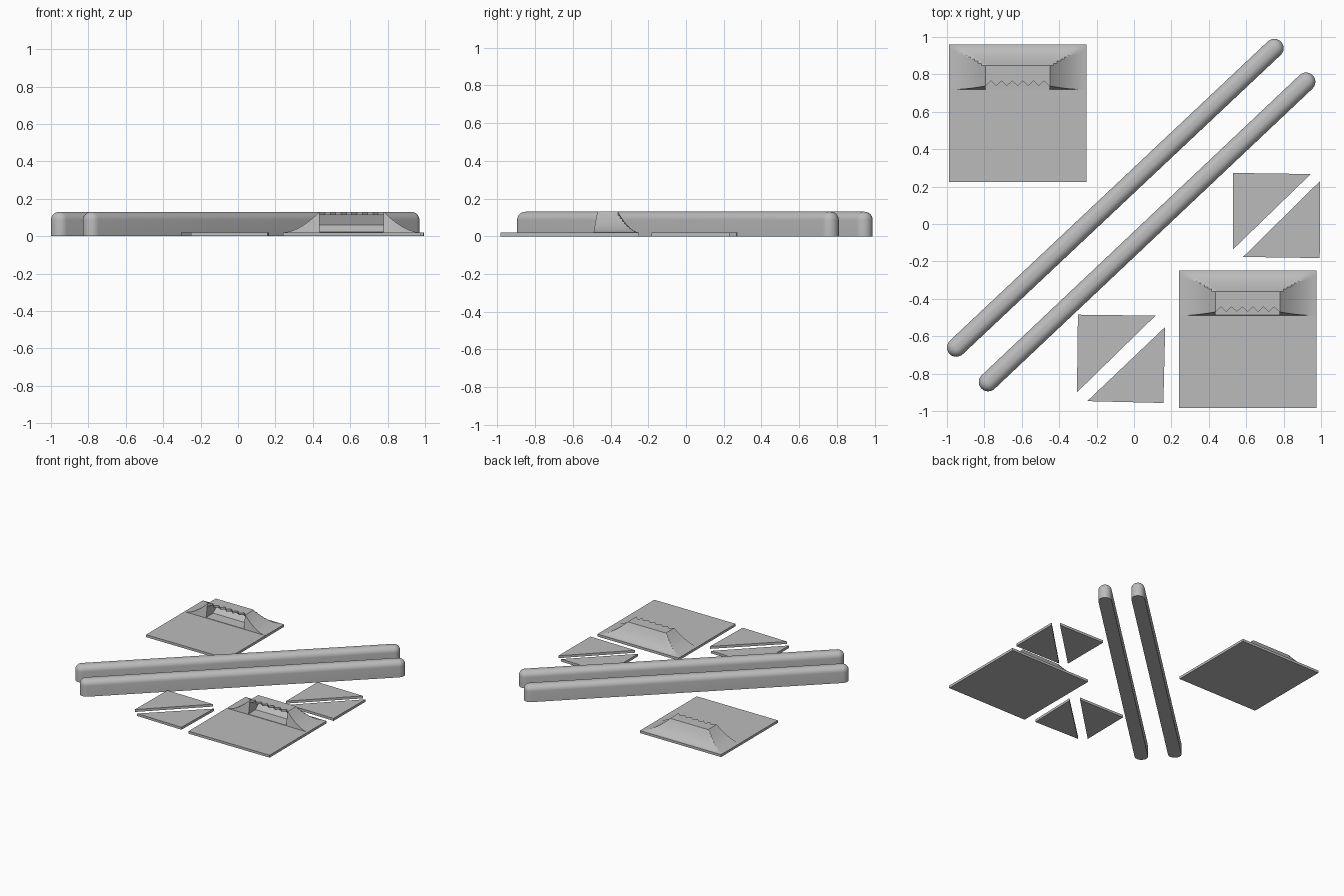
import bpy, bmesh, math

if "Cube" in bpy.data.objects:
    bpy.data.objects.remove(bpy.data.objects["Cube"])

grey = bpy.data.materials.new("grey plastic")
grey.diffuse_color = (0.5, 0.5, 0.5, 1)
grey.use_nodes = True
grey.node_tree.nodes["Principled BSDF"].inputs["Base Color"].default_value = grey.diffuse_color


def finish(name, bm, angle=None):
    bmesh.ops.recalc_face_normals(bm, faces=bm.faces)
    me = bpy.data.meshes.new(name)
    bm.to_mesh(me)
    bm.free()
    ob = bpy.data.objects.new(name, me)
    bpy.context.collection.objects.link(ob)
    me.materials.append(grey)
    if angle:
        smooth(ob, angle)
    return ob


def smooth(ob, angle):
    bpy.ops.object.select_all(action='DESELECT')
    bpy.context.view_layer.objects.active = ob
    ob.select_set(True)
    bpy.ops.object.shade_smooth_by_angle(angle=math.radians(angle))


def loft(name, rings, angle=None):
    """Closed solid through rings of equal point count."""
    bm = bmesh.new()
    loops = [[bm.verts.new(p) for p in ring] for ring in rings]
    n = len(rings[0])
    for a, b in zip(loops, loops[1:]):
        for i in range(n):
            bm.faces.new((a[i], a[(i + 1) % n], b[(i + 1) % n], b[i]))
    bm.faces.new(loops[0][::-1])
    bm.faces.new(loops[-1])
    return finish(name, bm, angle)


def slab(name, pts, z0, z1):
    return loft(name, [[(x, y, z) for x, y in pts] for z in (z0, z1)])


# Long round-ended bars with a filleted top
def bar(name, p, q, half=0.05, height=0.13, fillet=0.044, seg=12):
    ang = math.atan2(q[1] - p[1], q[0] - p[0])

    def stadium(r, z):
        pts = []
        for c, start in ((q, ang - math.pi / 2), (p, ang + math.pi / 2)):
            for i in range(seg + 1):
                t = start + math.pi * i / seg
                pts.append((c[0] + r * math.cos(t), c[1] + r * math.sin(t), z))
        return pts

    rings = [stadium(half, 0)]
    for i in range(9):
        t = math.pi / 2 * i / 8
        rings.append(stadium(half - fillet * (1 - math.cos(t)),
                             height - fillet * (1 - math.sin(t))))
    loft(name, rings, 40)


bar("long_bar_back", (-0.95, -0.66), (0.75, 0.94))
bar("long_bar_front", (-0.78, -0.845), (0.92, 0.76))

# Thin triangular corner pieces
triangles = [
    [(0.53, 0.273), (0.53, -0.135), (0.945, 0.267)],
    [(0.995, 0.23), (0.583, -0.176), (0.993, -0.182)],
    [(-0.30, -0.485), (-0.305, -0.90), (0.115, -0.49)],
    [(0.167, -0.55), (-0.25, -0.947), (0.157, -0.957)],
]
for i, tri in enumerate(triangles):
    slab(f"triangle_{i + 1}", tri, 0, 0.02)

# Square plates with a hollow, toothed hood along the back edge
SIZE, THICK, RISE = 0.735, 0.02, 0.11
SIDE, BACK, FRONT, N = 0.195, 0.112, 0.242, 10


def hood(x0, y0):
    """Concave-sided hood; x0, y0 is the back left corner of the plate."""
    bm = bmesh.new()
    top, low = [], []
    for j in range(N + 2):
        row_t, row_l = [], []
        for i in range(2 * N + 2):
            a = min(i, 2 * N + 1 - i) / N
            u = SIDE * a if i <= N else SIZE - SIDE * a
            rise = RISE * min(a, j / N) ** 1.8
            v = BACK * j / N if j <= N else FRONT - 0.18 * rise
            row_t.append(bm.verts.new((x0 + u, y0 - v, THICK + rise)))
            row_l.append(bm.verts.new((x0 + u, y0 - (v if j <= N else FRONT), 0.01)))
        top.append(row_t)
        low.append(row_l)
    rows, cols = N + 1, 2 * N + 1
    for j in range(rows):
        for i in range(cols):
            for g in (top, low):
                bm.faces.new((g[j][i], g[j][i + 1], g[j + 1][i + 1], g[j + 1][i]))
    for j in (0, rows):
        for i in range(cols):
            bm.faces.new((top[j][i], top[j][i + 1], low[j][i + 1], low[j][i]))
    for i in (0, cols):
        for j in range(rows):
            bm.faces.new((top[j][i], top[j + 1][i], low[j + 1][i], low[j][i]))
    return finish("hood", bm)


def cut(ob, cutter):
    cutter.hide_render = True
    mod = ob.modifiers.new("cut", 'BOOLEAN')
    mod.operation, mod.solver, mod.object = 'DIFFERENCE', 'EXACT', cutter
    bpy.context.view_layer.objects.active = ob
    bpy.ops.object.modifier_apply(modifier=mod.name)
    bpy.data.objects.remove(cutter)


def plate(name, x0, y0):
    slab(name, [(x0, y0), (x0, y0 - SIZE), (x0 + SIZE, y0 - SIZE), (x0 + SIZE, y0)], 0, THICK)
    ob = hood(x0, y0)
    ob.name = name + "_hood"
    u0, u1 = SIDE + 0.002, SIZE - SIDE - 0.002
    # Finger pocket open to the front
    profile = [(0.3, 0.021), (0.15, 0.026), (0.11, 0.06), (0.13, 0.112), (0.3, 0.112)]
    cut(ob, loft("pocket_cutter",
                 [[(x0 + u, y0 - v, z) for v, z in profile] for u in (u0, u1)]))
    # Zigzag front lip
    teeth = 6
    zig = [(x0 + u0 + (u1 - u0) * i / (2 * teeth), y0 - (0.195 if i % 2 else 0.222))
           for i in range(2 * teeth + 1)]
    zig += [(x0 + u1, y0 - 0.3), (x0 + u0, y0 - 0.3)]
    cut(ob, slab("teeth_cutter", zig, 0.1, 0.2))
    smooth(ob, 25)


plate("plate_back", -0.99, 0.96)
plate("plate_front", 0.24, -0.248)
